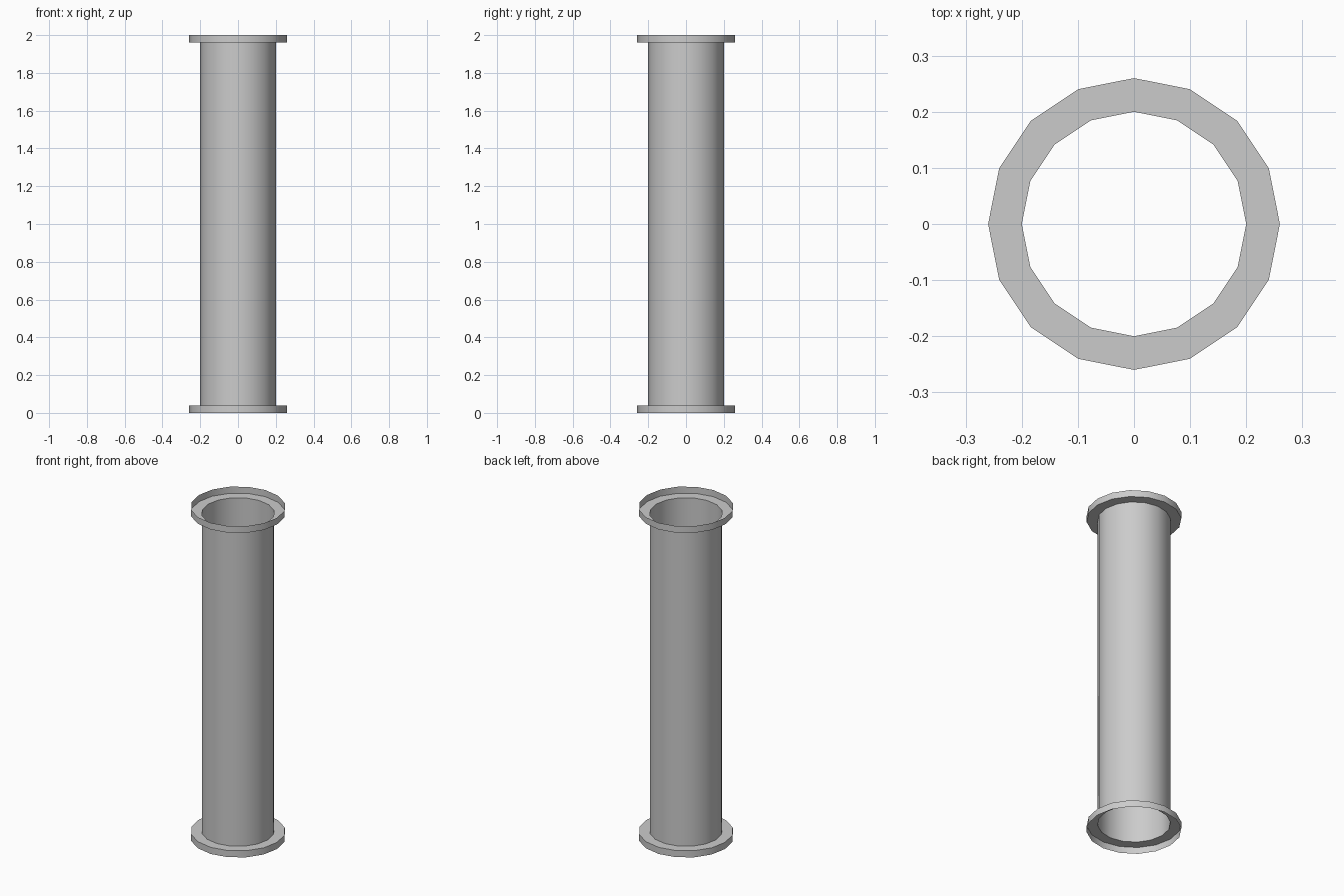
import bpy, bmesh, math

if "Cube" in bpy.data.objects:
    bpy.data.objects.remove(bpy.data.objects["Cube"])

SIDES = 16


def revolve(name, profile):
    """Open surface of revolution around z from (radius, height) points."""
    bm = bmesh.new()
    rings = []
    for r, z in profile:
        rings.append([bm.verts.new((r * math.cos(2 * math.pi * i / SIDES),
                                    r * math.sin(2 * math.pi * i / SIDES), z))
                      for i in range(SIDES)])
    for a, b in zip(rings, rings[1:]):
        for i in range(SIDES):
            j = (i + 1) % SIDES
            bm.faces.new((a[i], a[j], b[j], b[i]))
    mesh = bpy.data.meshes.new(name)
    bm.to_mesh(mesh)
    bm.free()
    obj = bpy.data.objects.new(name, mesh)
    bpy.context.collection.objects.link(obj)
    bpy.ops.object.select_all(action='DESELECT')
    obj.select_set(True)
    bpy.context.view_layer.objects.active = obj
    bpy.ops.object.shade_smooth_by_angle(angle=math.radians(30))
    return obj


# Thin pipe wall between the two flanges
R_PIPE, R_FLANGE, T, H = 0.20, 0.26, 0.04, 2.0
revolve("pipe_wall", [(R_PIPE, T), (R_PIPE, H - T)])

# Flanges: a ring shoulder with an outer lip, open at the pipe end
revolve("bottom_flange", [(R_FLANGE, 0), (R_FLANGE, T), (R_PIPE, T)])
revolve("top_flange", [(R_PIPE, H - T), (R_FLANGE, H - T), (R_FLANGE, H)])
